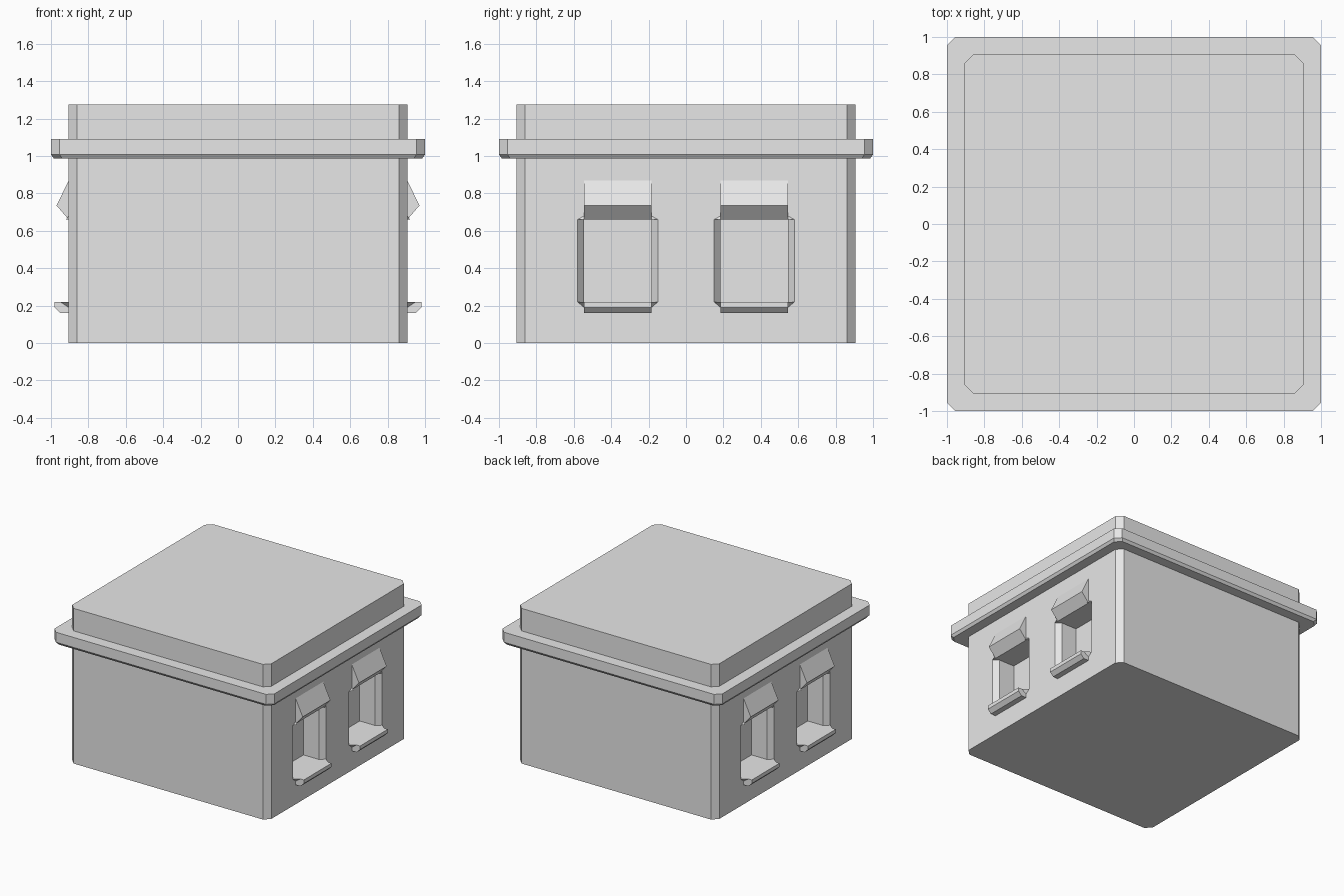
import bpy
import bmesh

default = bpy.data.objects.get("Cube")
if default:
    bpy.data.objects.remove(default, do_unlink=True)

grey = bpy.data.materials.new("plain_grey")
grey.use_nodes = True
grey.diffuse_color = (0.8, 0.8, 0.8, 1)
grey.node_tree.nodes["Principled BSDF"].inputs["Base Color"].default_value = (0.8, 0.8, 0.8, 1)

WALL = 0.905      # half width of the walls
CHAMFER = 0.045   # cut on the upright corners


def make_object(name, bm):
    bmesh.ops.recalc_face_normals(bm, faces=bm.faces)
    mesh = bpy.data.meshes.new(name)
    bm.to_mesh(mesh)
    bm.free()
    mesh.materials.append(grey)
    obj = bpy.data.objects.new(name, mesh)
    bpy.context.collection.objects.link(obj)
    return obj


def loft(name, rings):
    """Join matching rings of points and cap both ends."""
    bm = bmesh.new()
    loops = [[bm.verts.new(p) for p in ring] for ring in rings]
    for a, b in zip(loops, loops[1:]):
        for i in range(len(a)):
            j = (i + 1) % len(a)
            bm.faces.new((a[i], a[j], b[j], b[i]))
    bm.faces.new(loops[0])
    bm.faces.new(loops[-1])
    return make_object(name, bm)


def square(half, z):
    """Square outline with its corners cut off."""
    c = half - CHAMFER
    return [(x, y, z) for x, y in ((half, -c), (half, c), (c, half), (-c, half),
                                   (-half, c), (-half, -c), (-c, -half), (c, -half))]


def hull(name, points):
    bm = bmesh.new()
    for p in points:
        bm.verts.new(p)
    bmesh.ops.convex_hull(bm, input=bm.verts)
    return make_object(name, bm)


# Main blocks
walls = loft("walls", [square(WALL, 0), square(WALL, 1.0)])
loft("cornice", [square(0.985, 0.987), square(1.0, 1.008), square(1.0, 1.09)])
loft("roof_block", [square(WALL, 1.08), square(WALL, 1.275)])

# Window sizes
HALF, SPLAY, DEPTH = 0.18, 0.035, 0.18
BOTTOM, TOP = 0.22, 0.66
hood = [(0.88, 0.87), (WALL, 0.87), (0.97, 0.735), (WALL, TOP), (0.88, TOP)]
sill = [(0.88, BOTTOM), (0.98, BOTTOM), (0.98, 0.19), (0.95, 0.16), (0.88, 0.16)]
opening = [(WALL + 0.04, HALF + 2 * SPLAY), (WALL - 0.04, HALF), (WALL - DEPTH, HALF)]

for side, s in (("left", 1), ("right", -1)):
    for place, cy in (("front", -0.365), ("back", 0.365)):
        tag = f"{side}_{place}"

        # Recess with splayed jambs
        plan = opening + [(x, -y) for x, y in reversed(opening)]
        cutter = loft("cutter", [[(s * x, cy + y, z) for x, y in plan] for z in (BOTTOM, TOP)])
        cutter.hide_render = True
        mod = walls.modifiers.new("window", "BOOLEAN")
        mod.operation = "DIFFERENCE"
        mod.solver = "EXACT"
        mod.object = cutter
        with bpy.context.temp_override(object=walls, active_object=walls):
            bpy.ops.object.modifier_apply(modifier=mod.name)
        bpy.data.objects.remove(cutter, do_unlink=True)

        # Sloped hood and ledge
        for part, profile in (("hood", hood), ("sill", sill)):
            loft(f"{tag}_{part}", [[(s * x, cy + y, z) for x, z in profile] for y in (-HALF, HALF)])

        # Small corner wedges where the splay meets the ledge and the hood
        for end, e in (("a", -1), ("b", 1)):
            y_in, y_out = cy + e * HALF, cy + e * (HALF + SPLAY)
            for part, z, dz in (("sill", BOTTOM, -0.03), ("hood", TOP, 0.02)):
                reach = 0.045 if part == "sill" else 0.015
                hull(f"{tag}_{part}_wedge_{end}",
                     [(s * WALL, y_out, z), (s * (WALL + reach), y_in, z),
                      (s * WALL, y_in, z + dz), (s * WALL, y_in, z)])
